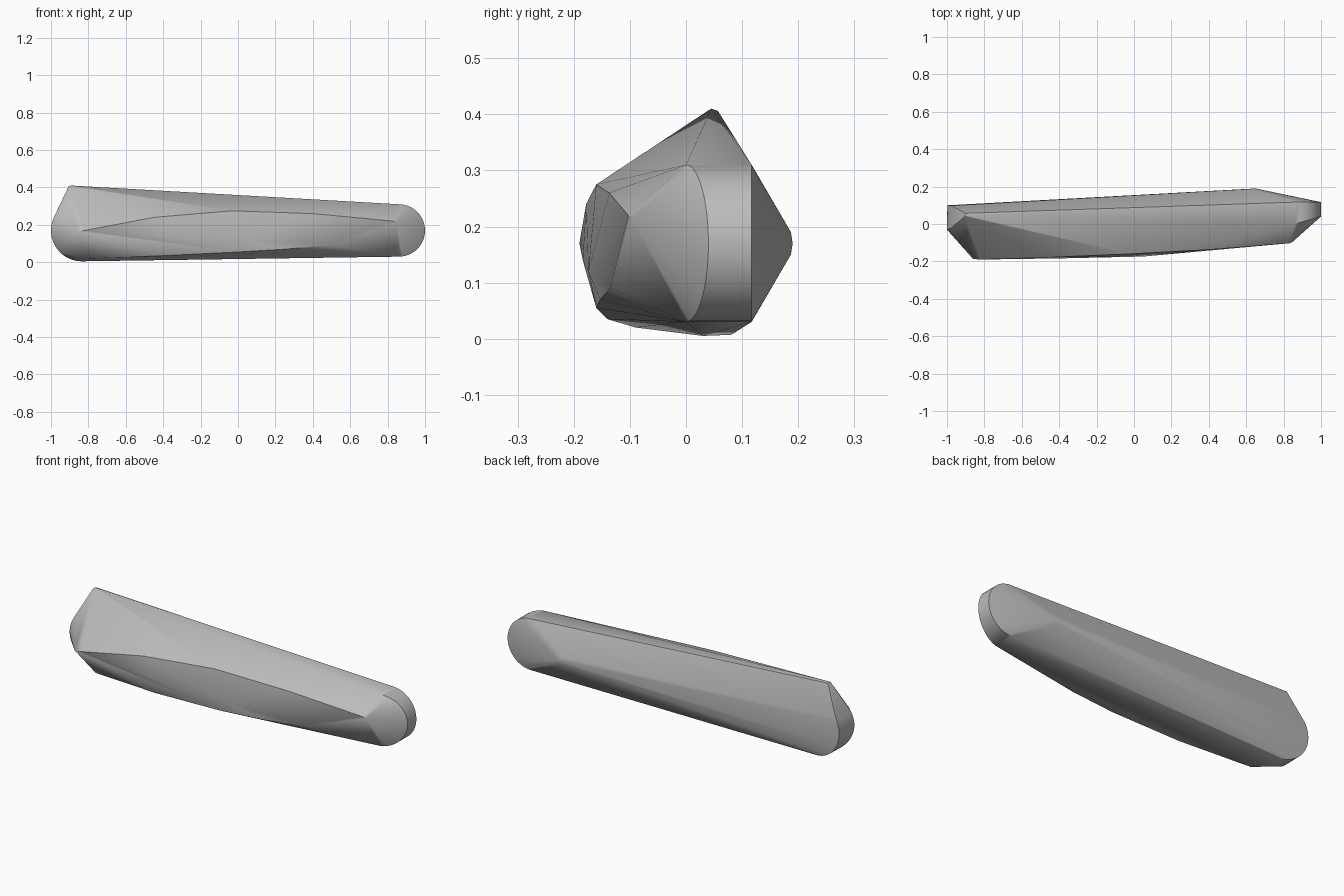
import bpy, bmesh
from math import cos, sin, radians

cube = bpy.data.objects.get("Cube")
if cube:
    bpy.data.objects.remove(cube, do_unlink=True)

grey = bpy.data.materials.new("plain grey")
grey.use_nodes = True
colour = (0.5, 0.5, 0.5, 1)
grey.diffuse_color = colour
grey.node_tree.nodes["Principled BSDF"].inputs["Base Color"].default_value = colour


def arc(cx, cz, radius, start, end, y_end, y_tip, steps=20):
    """Rim of a rounded end; y runs from y_end at top or bottom to y_tip at the outermost point."""
    points = []
    for i in range(steps + 1):
        a = radians(start + (end - start) * i / steps)
        y = y_end + (y_tip - y_end) * abs(cos(a))
        points.append((cx + radius * cos(a), y, cz + radius * sin(a)))
    return points


# Rounded right end: a back rim and a slanted front rim
points = arc(0.86, 0.17, 0.14, -90, 90, 0.0, 0.04)
points += arc(0.86, 0.17, 0.14, -90, 90, 0.117, 0.117)

# Rounded left end, open towards the raised corner
points += arc(-0.835, 0.17, 0.165, 150, 270, 0.03, -0.03)
points += arc(-0.835, 0.17, 0.163, 150, 270, 0.08, 0.10)

# Raised corner, back bulge and front tips
points += [(-0.905, 0.04, 0.407), (-0.89, 0.045, 0.41), (-0.9, 0.057, 0.406)]
points += [(0.62, 0.187, 0.19), (0.65, 0.19, 0.17), (0.63, 0.187, 0.15)]
points += [(-0.86, -0.187, 0.165), (-0.82, -0.19, 0.17), (0.83, -0.103, 0.22), (0.845, -0.098, 0.215)]

# Upper front ridge
points += [(-0.45, -0.178, 0.24), (-0.03, -0.16, 0.275), (0.4, -0.137, 0.26)]
# Widest line of the front
points += [(-0.4, -0.184, 0.14), (0.05, -0.174, 0.12)]
# Lower front ridge
points += [(-0.8, -0.09, 0.02), (-0.4, -0.14, 0.035), (0.0, -0.16, 0.055),
           (0.25, -0.153, 0.07), (0.48, -0.135, 0.09)]

# Skin stretched over the outline
bm = bmesh.new()
for p in points:
    bm.verts.new(p)
bmesh.ops.remove_doubles(bm, verts=bm.verts, dist=0.001)
hull = bmesh.ops.convex_hull(bm, input=bm.verts, use_existing_faces=False)
spare = {v for v in hull["geom_interior"] + hull["geom_unused"] if isinstance(v, bmesh.types.BMVert)}
bmesh.ops.delete(bm, geom=list(spare), context="VERTS")
bmesh.ops.dissolve_limit(bm, angle_limit=radians(0.5), verts=bm.verts, edges=bm.edges)
bmesh.ops.recalc_face_normals(bm, faces=bm.faces)

mesh = bpy.data.meshes.new("tapered_body")
bm.to_mesh(mesh)
bm.free()
mesh.materials.append(grey)
body = bpy.data.objects.new("tapered_body", mesh)
bpy.context.collection.objects.link(body)

bpy.ops.object.select_all(action="DESELECT")
body.select_set(True)
bpy.context.view_layer.objects.active = body
bpy.ops.object.shade_smooth_by_angle(angle=radians(30))
